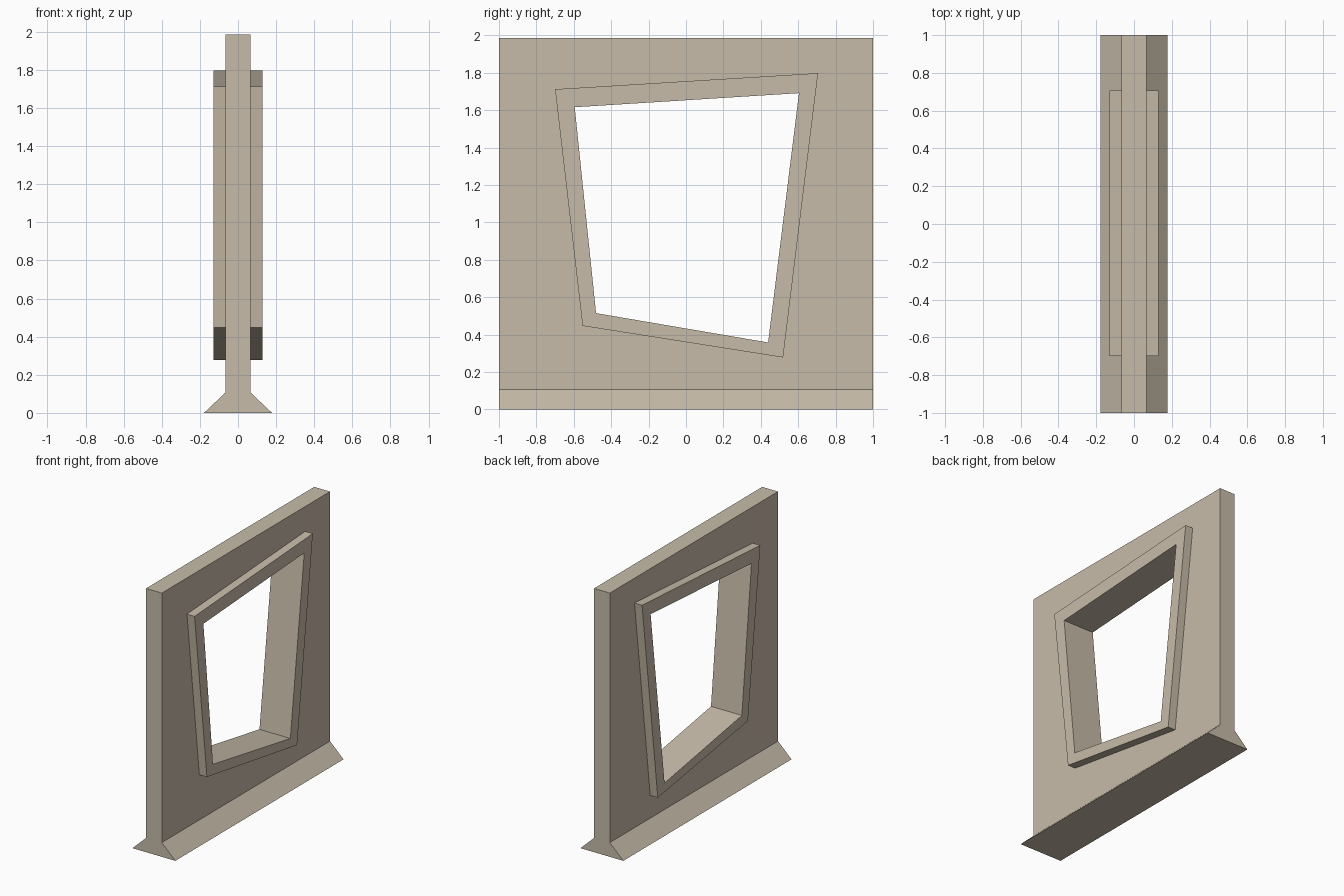
import bpy
import bmesh

cube = bpy.data.objects.get("Cube")
if cube:
    bpy.data.objects.remove(cube, do_unlink=True)

stone = bpy.data.materials.new("pale stone")
stone.use_nodes = True
colour = (0.57, 0.50, 0.395, 1)
stone.diffuse_color = colour
stone.node_tree.nodes["Principled BSDF"].inputs["Base Color"].default_value = colour

HEIGHT, SKIRT_TOP = 1.985, 0.107
WALL_HALF, FRAME_HALF, SKIRT_HALF = 0.0655, 0.1285, 0.1785

# Outlines as (y, z): bottom front, bottom back, top back, top front
wall_edge = [(-1, SKIRT_TOP), (1, SKIRT_TOP), (1, HEIGHT), (-1, HEIGHT)]
frame_edge = [(-0.553, 0.447), (0.519, 0.278), (0.706, 1.798), (-0.70, 1.712)]
opening = [(-0.481, 0.515), (0.439, 0.358), (0.604, 1.691), (-0.595, 1.616)]


def ring(outer, inner, half):
    """Solid four-sided ring between two outlines; returns it and its bottom face."""
    bm = bmesh.new()
    loops = [[bm.verts.new((x, y, z)) for y, z in outline]
             for x, outline in ((half, outer), (half, inner),
                                (-half, inner), (-half, outer))]
    for a, b in zip(loops, loops[1:] + loops[:1]):
        for i in range(4):
            j = (i + 1) % 4
            face = bm.faces.new((a[i], a[j], b[j], b[i]))
            if a is loops[-1] and i == 0:
                bottom = face
    return bm, bottom


def finish(bm, name):
    bmesh.ops.recalc_face_normals(bm, faces=bm.faces)
    mesh = bpy.data.meshes.new(name)
    bm.to_mesh(mesh)
    bm.free()
    mesh.materials.append(stone)
    bpy.context.collection.objects.link(bpy.data.objects.new(name, mesh))


# Wall panel, its bottom face pulled down and flared into the foot
bm, bottom = ring(wall_edge, frame_edge, WALL_HALF)
foot = bmesh.ops.extrude_face_region(bm, geom=[bottom])["geom"]
for v in foot:
    if isinstance(v, bmesh.types.BMVert):
        v.co.x *= SKIRT_HALF / WALL_HALF
        v.co.z = 0
if bottom.is_valid:
    bmesh.ops.delete(bm, geom=[bottom], context="FACES_ONLY")
finish(bm, "wall_with_flared_foot")

# Raised window frame, standing proud on both sides
bm, _ = ring(frame_edge, opening, FRAME_HALF)
finish(bm, "window_frame")
